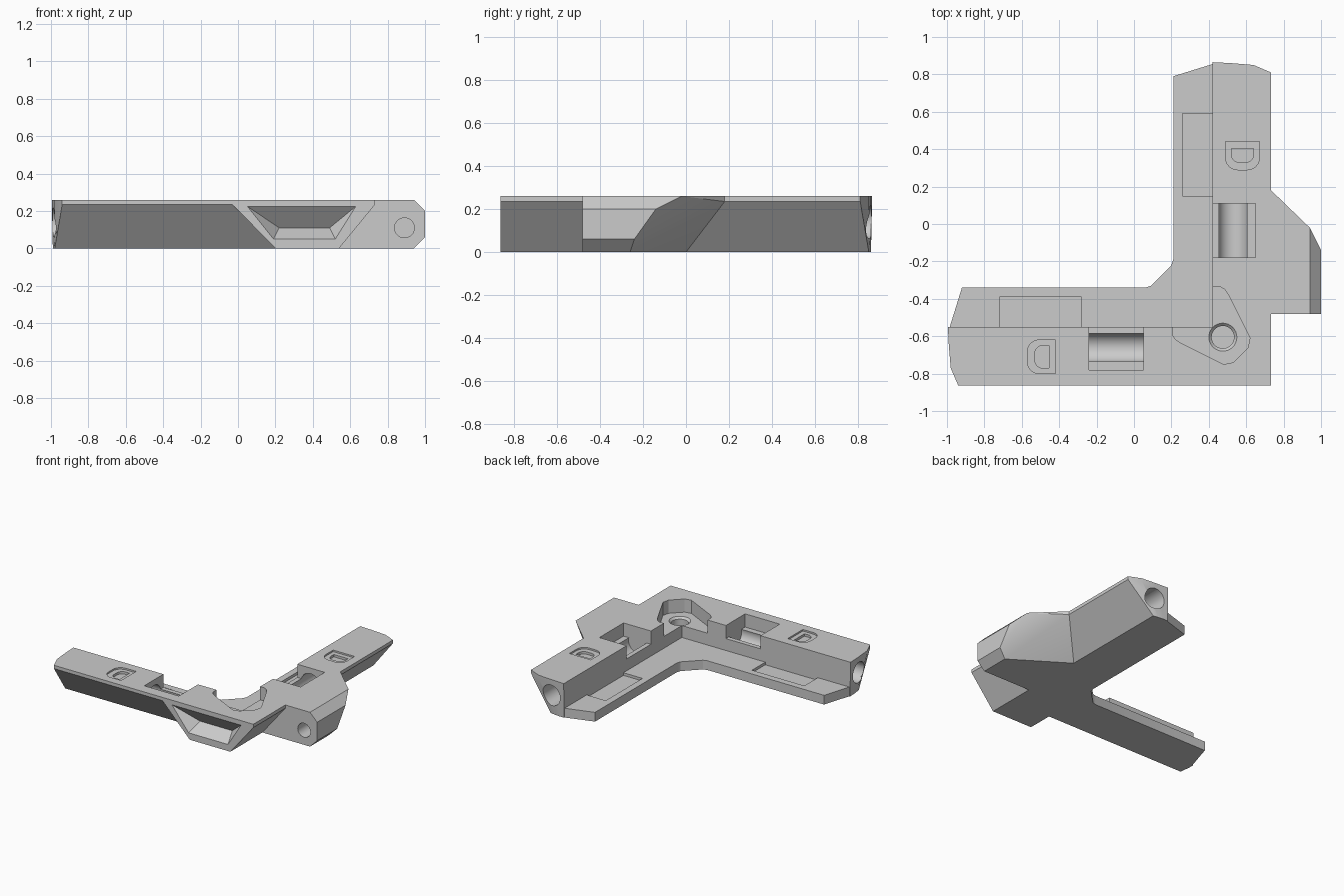
import bpy, bmesh, math

cube = bpy.data.objects.get("Cube")
if cube:
    bpy.data.objects.remove(cube, do_unlink=True)

grey = bpy.data.materials.new("plain_grey")
grey.use_nodes = True
grey.diffuse_color = (0.6, 0.6, 0.6, 1)
grey.node_tree.nodes["Principled BSDF"].inputs["Base Color"].default_value = (0.6, 0.6, 0.6, 1)

H, LIP, LEDGE = 0.26, 0.235, 0.07      # top, start of undercut, inner ledge height
OUT, FOOT, RIB = 0.733, 0.54, 0.42     # outer wall, undercut foot, rib wall


def same(p):
    return p


def swap(p):
    """Mirror from one arm to the other across the corner diagonal."""
    return (-p[1] - 0.13, -p[0] - 0.13) + tuple(p[2:])


def finish(name, bm):
    bmesh.ops.recalc_face_normals(bm, faces=bm.faces)
    me = bpy.data.meshes.new(name)
    bm.to_mesh(me)
    bm.free()
    me.materials.append(grey)
    ob = bpy.data.objects.new(name, me)
    bpy.context.collection.objects.link(ob)
    return ob


def loft(name, rings, place=same):
    bm = bmesh.new()
    loops = [[bm.verts.new(place(tuple(p))) for p in ring] for ring in rings]
    n = len(loops[0])
    for a, b in zip(loops, loops[1:]):
        for i in range(n):
            j = (i + 1) % n
            bm.faces.new((a[i], a[j], b[j], b[i]))
    bm.faces.new(loops[0])
    bm.faces.new(loops[-1])
    return finish(name, bm)


def prism(name, pts, z0, z1, place=same):
    return loft(name, [[(x, y, z) for x, y in pts] for z in (z0, z1)], place)


def box(name, x0, x1, y0, y1, z0, z1, place=same):
    return prism(name, [(x0, y0), (x1, y0), (x1, y1), (x0, y1)], z0, z1, place)


def hull(name, pts):
    bm = bmesh.new()
    for p in pts:
        bm.verts.new(p)
    bmesh.ops.convex_hull(bm, input=bm.verts)
    bmesh.ops.delete(bm, geom=[v for v in bm.verts if not v.link_faces], context='VERTS')
    bmesh.ops.dissolve_limit(bm, angle_limit=0.01, verts=bm.verts, edges=bm.edges)
    return finish(name, bm)


def rod(name, x, z, r, y0, y1, place=same, n=32):
    ring = [(x + r * math.cos(k * math.tau / n), z + r * math.sin(k * math.tau / n)) for k in range(n)]
    return loft(name, [[(a, y, b) for a, b in ring] for y in (y0, y1)], place)


def combine(body, tool, op):
    mod = body.modifiers.new(op, 'BOOLEAN')
    mod.operation, mod.solver, mod.object = op, 'EXACT', tool
    bpy.context.view_layer.objects.active = body
    bpy.ops.object.modifier_apply(modifier=mod.name)
    bpy.data.objects.remove(tool, do_unlink=True)


def both_ways(half):
    """Complete a diagonal-symmetric outline."""
    return half + [swap(p) for p in reversed(half)]


# Tall rib: L shape with a short upright lip and an undercut outer side
top_half = [(RIB, -0.55), (RIB, 0.865), (0.52, 0.86), (0.64, 0.85), (OUT, 0.81)]
foot_half = [(RIB, -0.55), (RIB, 0.86), (0.46, 0.86), (0.5, 0.855), (FOOT, 0.85)]


def rib_ring(half, outer, z):
    pts = half + [(outer, -outer - 0.13)] + [swap(p) for p in reversed(half[1:])]
    return [(x, y, z) for x, y in pts]


body = loft("corner_bracket", [rib_ring(foot_half, FOOT, 0), rib_ring(top_half, OUT, LIP),
                               rib_ring(top_half, OUT, H)])

# Low inner ledge
ledge = prism("inner_ledge", both_ways([(0.48, 0.85), (RIB, 0.855), (0.21, 0.79), (0.21, -0.19),
                                        (0.2, -0.22)])
              + [(-0.98, -0.61), (0.48, -0.61)], 0, LEDGE)
combine(body, ledge, 'UNION')

# Front boss filling the undercut at the corner
boss_face = [(-0.03, LIP), (0.2, 0), (FOOT, 0), (OUT, LIP)]
boss = loft("front_boss", [[(x, y, z) for x, z in boss_face] for y in (-OUT - 0.13, -0.6)])
combine(body, boss, 'UNION')

# Side tab with chamfered edge and undercut diagonal back
tab = hull("side_tab", [
    (0.5, -0.48, H), (0.94, -0.48, H), (0.94, -0.02, H), (OUT, 0.18, H), (0.5, 0.18, H),
    (OUT, 0.18, LIP), (1, -0.48, 0.2), (1, -0.14, 0.2), (1, -0.48, 0.06), (1, -0.24, 0.06),
    (0.94, -0.48, 0), (0.94, -0.26, 0), (FOOT, 0, 0), (0.5, 0, 0), (0.5, -0.48, 0)])
combine(body, tab, 'UNION')

cutters = []

# Sloped recess in the front boss
mouth = [(0.05, 0.225), (0.63, 0.225), (0.52, 0.05), (0.19, 0.05)]
cutters.append(hull("boss_recess", [(x, y, z) for x, z in mouth for y in (-0.9, -0.863)]
                    + [(0.22, -0.768, 0.11), (0.49, -0.768, 0.11)]))

# Corner pocket and its countersunk blind hole
cutters.append(prism("corner_pocket", both_ways([(0.4, -0.335), (0.46, -0.335), (0.485, -0.35),
                                                 (0.505, -0.38), (0.62, -0.61), (0.61, -0.66)])
                     + [(0.4, -0.53)], 0.16, 0.4))
circle = [(math.cos(k * math.tau / 32), math.sin(k * math.tau / 32)) for k in range(32)]
cutters.append(loft("corner_hole", [[(0.475 + r * c, -0.605 + r * s, z) for c, s in circle]
                                    for r, z in ((0.06, 0.05), (0.06, 0.145), (0.08, 0.165))]))

# Bolt hole in the tab
cutters.append(rod("tab_hole", 0.89, 0.11, 0.053, -0.6, -0.25))

# Features shared by both arms
for place in (same, swap):
    # Notch in the rib, with the long bore from the arm end opening into its floor
    cutters.append(box("rib_notch", 0.38, 0.65, -0.18, 0.11, 0.16, 0.4, place))
    cutters.append(rod("arm_bore", 0.53, 0.14, 0.078, -0.18, 1.0, place))
    cutters.append(box("ledge_pocket", 0.26, RIB, 0.15, 0.59, LEDGE - 0.02, LEDGE + 0.05, place))
    # Stepped half-round socket in the rib top
    for w, y0, y1, floor in ((0.09, 0.29, 0.44, H - 0.012), (0.06, 0.33, 0.405, H - 0.03)):
        r = 0.7 * w
        arc = [(math.cos(k * math.pi / 12), math.sin(k * math.pi / 12)) for k in range(7)]
        side = [(w - r + r * c, y0 + r - r * s) for c, s in arc]
        outline = [(0.58 + w, y1)] + [(0.58 + x, y) for x, y in side]
        outline += [(0.58 - x, y) for x, y in reversed(side)] + [(0.58 - w, y1)]
        if place is swap:
            outline = [(x, 0.73 - y) for x, y in outline]
        cutters.append(prism("socket", outline, floor, 0.4, place))

for c in cutters:
    combine(body, c, 'DIFFERENCE')

# Smooth the round holes, keep the machined edges sharp
bpy.ops.object.select_all(action='DESELECT')
body.select_set(True)
bpy.context.view_layer.objects.active = body
bpy.ops.object.shade_smooth_by_angle(angle=math.radians(25))
